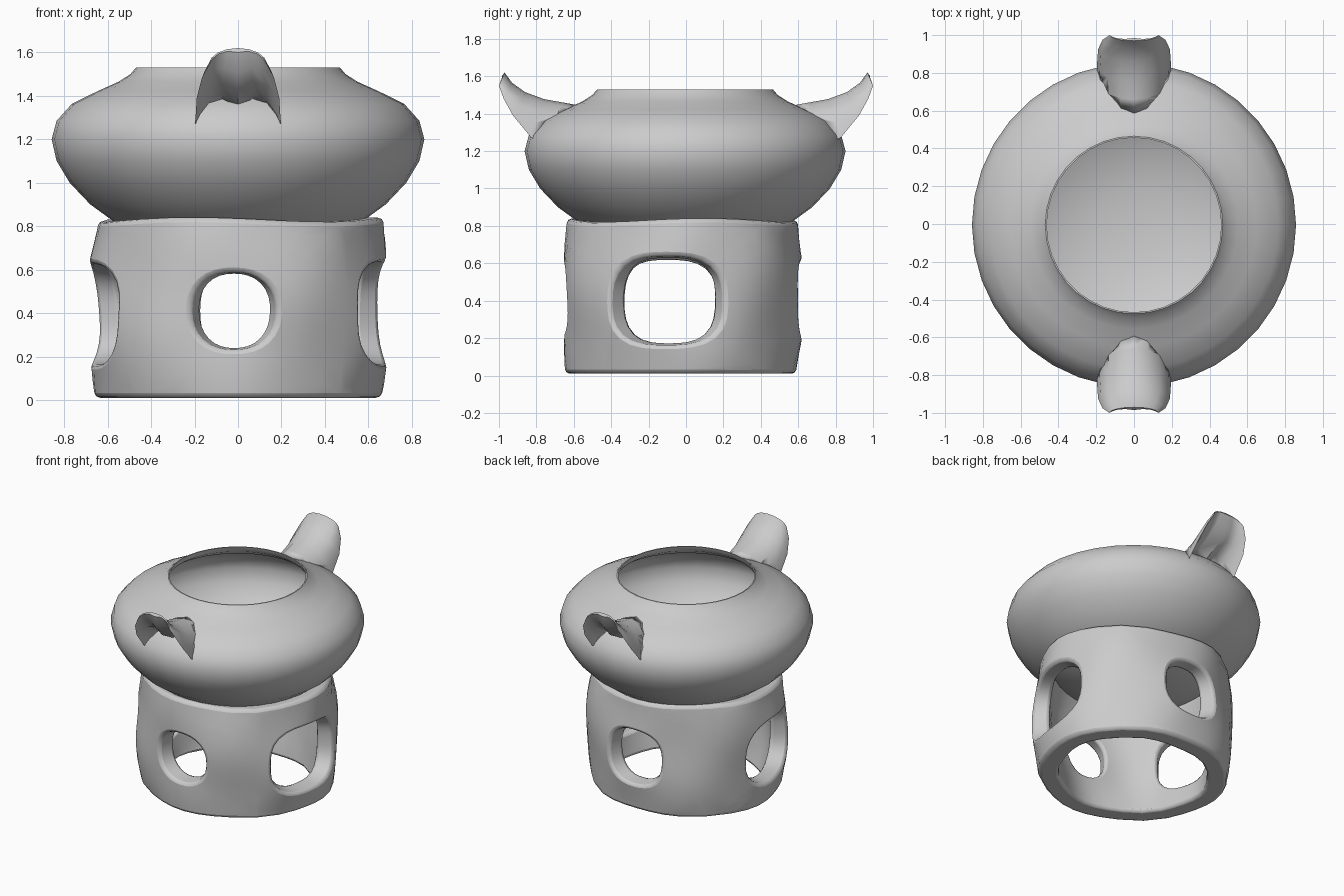
import bpy, bmesh, math
from math import sin, cos, pi

if "Cube" in bpy.data.objects:
    bpy.data.objects.remove(bpy.data.objects["Cube"])


def make(name, verts, faces, angle=40):
    me = bpy.data.meshes.new(name)
    bm = bmesh.new()
    vs = [bm.verts.new(v) for v in verts]
    for f in faces:
        bm.faces.new([vs[i] for i in f])
    bmesh.ops.delete(bm, geom=[v for v in bm.verts if not v.link_faces], context='VERTS')
    bmesh.ops.remove_doubles(bm, verts=bm.verts, dist=1e-4)
    bmesh.ops.recalc_face_normals(bm, faces=bm.faces)
    bm.to_mesh(me)
    bm.free()
    ob = bpy.data.objects.new(name, me)
    bpy.context.collection.objects.link(ob)
    bpy.ops.object.select_all(action='DESELECT')
    ob.select_set(True)
    bpy.context.view_layer.objects.active = ob
    bpy.ops.object.shade_smooth_by_angle(angle=math.radians(angle))
    return ob


def strip_faces(rows, n):
    return [(r * n + i, r * n + (i + 1) % n, (r + 1) * n + (i + 1) % n, (r + 1) * n + i)
            for r in range(rows - 1) for i in range(n)]


def lathe(name, prof, n=36):
    """Spin a profile whose first and last points are on the axis."""
    verts = [(r * cos(2 * pi * i / n), r * sin(2 * pi * i / n) - .005 * (r > 0), z)
             for r, z in prof for i in range(n)]
    last = (len(prof) - 1) * n
    faces = []
    for f in strip_faces(len(prof), n):
        g = [0 if i < n else last if i >= last else i for i in f]
        faces.append(list(dict.fromkeys(g)))
    return make(name, verts, faces)


# Bowl: thin lathed shell, outer wall up and inner wall back down
outer = [(0, .69), (.22, .70), (.40, .74), (.57, .82), (.68, .90), (.775, 1.0), (.835, 1.1),
         (.858, 1.2), (.835, 1.285), (.765, 1.363), (.65, 1.42), (.55, 1.465), (.495, 1.50), (.47, 1.53)]
inner = [(.462, 1.53), (.475, 1.49), (.54, 1.445), (.64, 1.40), (.75, 1.345), (.815, 1.275),
         (.838, 1.2), (.815, 1.105), (.757, 1.01), (.665, .917), (.555, .84), (.39, .76), (.2, .72), (0, .71)]
lathe("bowl", outer + inner)
cutter = lathe("handle_cutter", [(r * .99, z) for r, z in outer] + [(0, 1.53)])
cutter.hide_render = True
cutter.hide_set(True)

# Stand: four curved wall panels, each a ring grid around a rounded window
M, RINGS = 32, 5
# centre angle, sideways offset, half angle, low z, high z, squareness
windows = [(-pi / 2, -.03, .29, .23, .59, 2.3), (0, -.15, .50, .16, .64, 2.8),
           (pi / 2, 0, .31, .21, .61, 2.5), (pi, .15, .50, .16, .63, 2.8)]


def stand_point(a, z, depth):
    """Slightly lumpy hand-formed oval wall; depth 0 is outside, 1 inside."""
    bulge = sin(pi * min(max(z / .82, 0), 1))
    lump = .008 * sin(3 * a + 9 * z) + .006 * sin(7 * a - 6 * z)
    top = .010 * sin(3 * a + 1) * max(0, z - .6) / .22
    rx, ry = .655 + .045 * bulge + lump, .615 + .03 * bulge + lump
    k = (.14 - .05 * z) * depth
    return ((rx - k) * cos(a), (ry - k) * sin(a) - .015, z + top)


verts, faces = [], []
for centre, off, half, lo, hi, sq_n in windows:
    start = len(verts)
    # outside wall from border to window, then inside wall from window to border
    loops = [(0, t / (RINGS - 1)) for t in range(RINGS)]
    loops += [(1, t / (RINGS - 1)) for t in reversed(range(RINGS))]
    for depth, t in loops:
        k = 1 - .06 * depth
        for i in range(M):
            c, s = cos(2 * pi * i / M), sin(2 * pi * i / M)
            m = max(abs(c), abs(s))
            bx, bz = c / m * pi / 4, .42 + s / m * .41
            q = (abs(c) ** sq_n + abs(s) ** sq_n) ** (-1 / sq_n) * k
            wx = off + half * q * c
            wz = (lo + hi) / 2 + (hi - lo) / 2 * q * s
            verts.append(stand_point(centre + bx + (wx - bx) * t, bz + (wz - bz) * t, depth))
    faces += [tuple(start + i for i in f) for f in strip_faces(len(loops), M)]
    # close top and bottom edges between the two walls
    e = start + (len(loops) - 1) * M
    for i in range(M):
        j = (i + 1) % M
        if M // 8 <= i < 3 * M // 8 or 5 * M // 8 <= i < 7 * M // 8:
            faces.append((start + j, start + i, e + i, e + j))
stand = make("pierced_stand", verts, faces)
bev = stand.modifiers.new("soft edges", 'BEVEL')
bev.width, bev.segments, bev.limit_method = .022, 2, 'ANGLE'
bev.angle_limit = math.radians(50)

# Handles: arched horn, given as (top y,z), (side x,y,z), (under y,z) per station
stations = [((-.55, 1.44), (.17, -.68, 1.20), (-.62, 1.27)),
            ((-.66, 1.46), (.19, -.76, 1.23), (-.69, 1.31)),
            ((-.76, 1.478), (.197, -.83, 1.275), (-.77, 1.36)),
            ((-.86, 1.515), (.19, -.925, 1.39), (-.89, 1.425)),
            ((-.93, 1.565), (.167, -.975, 1.48), (-.955, 1.505)),
            ((-.97, 1.62), (.13, -1.0, 1.55), (-.985, 1.60))]


def handle(name, sign):
    vs = []
    for (ty, tz), (w, sy, sz), (uy, uz) in stations:
        for i in range(9):  # arched top
            a = pi / 2 * (i / 4 - 1)
            d = 1 - cos(a)
            vs.append((w * sin(a), sign * (ty + (sy - ty) * d), tz + (sz - tz) * d))
        for i in range(1, 8):  # underside with a centre ridge between two grooves
            u = 1 - i / 4
            d = 1 - cos(pi / 2 * u)
            g = .8 * sin(pi * abs(u)) * (1 - .6 * abs(u))
            y, z = uy + (ty - uy) * g, uz + (tz - uz) * g
            vs.append((w * sin(pi / 2 * u) * .97, sign * (y + (sy - y) * d), z + (sz - z) * d))
    n = 16
    fs = strip_faces(len(stations), n)
    for b in (0, (len(stations) - 1) * n):  # end caps
        fs += [(b, b + 1, b + 15)] + [(b + i, b + i + 1, b + 15 - i, b + 16 - i) for i in range(1, 7)]
        fs += [(b + 7, b + 8, b + 9)]
    ob = make(name, vs, fs, 50)
    cut = ob.modifiers.new("trim to bowl", 'BOOLEAN')
    cut.operation, cut.object, cut.solver = 'DIFFERENCE', cutter, 'EXACT'


handle("front_handle", 1)
handle("back_handle", -1)
